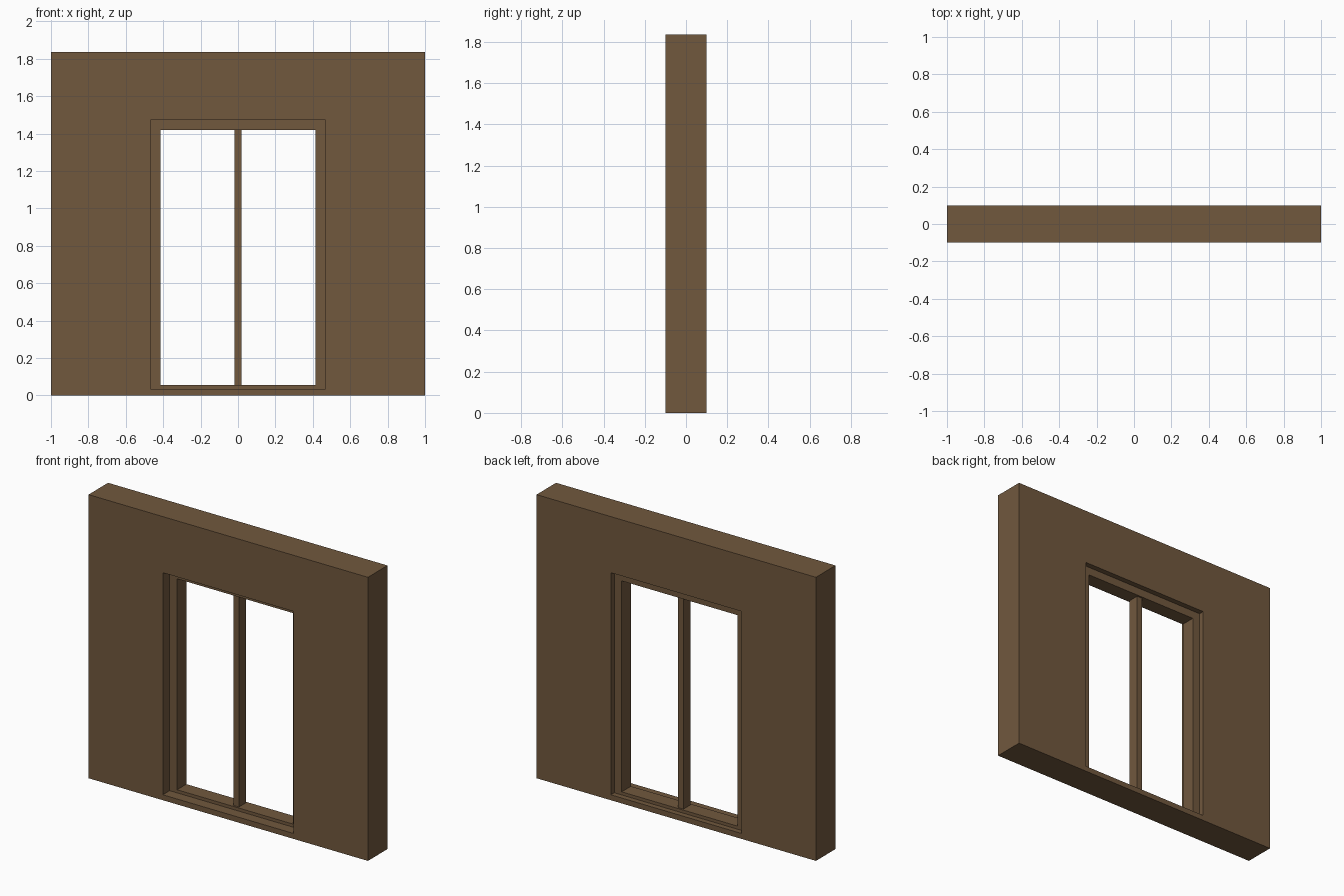
import bpy
import bmesh

cube = bpy.data.objects.get("Cube")
if cube:
    bpy.data.objects.remove(cube)

# Single brown finish
brown = bpy.data.materials.new("warm_brown")
brown.use_nodes = True
color = (0.165, 0.098, 0.048, 1)
brown.diffuse_color = color
brown.node_tree.nodes["Principled BSDF"].inputs["Base Color"].default_value = color


def finish(name, bm):
    bmesh.ops.recalc_face_normals(bm, faces=bm.faces)
    mesh = bpy.data.meshes.new(name)
    bm.to_mesh(mesh)
    bm.free()
    mesh.materials.append(brown)
    obj = bpy.data.objects.new(name, mesh)
    bpy.context.collection.objects.link(obj)
    return obj


def loop(bm, half_width, bottom, top, y):
    corners = [(-half_width, bottom), (half_width, bottom),
               (half_width, top), (-half_width, top)]
    return [bm.verts.new((x, y, z)) for x, z in corners]


def bridge(bm, a, b):
    for i in range(4):
        j = (i + 1) % 4
        bm.faces.new((a[i], a[j], b[j], b[i]))


def rect_ring(name, outer, inner, front, back):
    """Rectangular surround with a rectangular hole right through it."""
    bm = bmesh.new()
    loops = [loop(bm, *outer, front), loop(bm, *outer, back),
             loop(bm, *inner, back), loop(bm, *inner, front)]
    for i in range(4):
        bridge(bm, loops[i], loops[(i + 1) % 4])
    return finish(name, bm)


def bar(name, rect, front, back):
    bm = bmesh.new()
    a, b = loop(bm, *rect, front), loop(bm, *rect, back)
    bridge(bm, a, b)
    bm.faces.new(a)
    bm.faces.new(b)
    return finish(name, bm)


# Rectangles are half width, bottom, top
wall = (1.0, 0.0, 1.835)
opening = (0.468, 0.035, 1.472)
clear = (0.415, 0.055, 1.42)

rect_ring("wall", wall, opening, -0.1, 0.1)
rect_ring("window_frame", opening, clear, -0.03, 0.065)
bar("centre_mullion", (0.019, clear[1], clear[2]), -0.018, 0.053)
